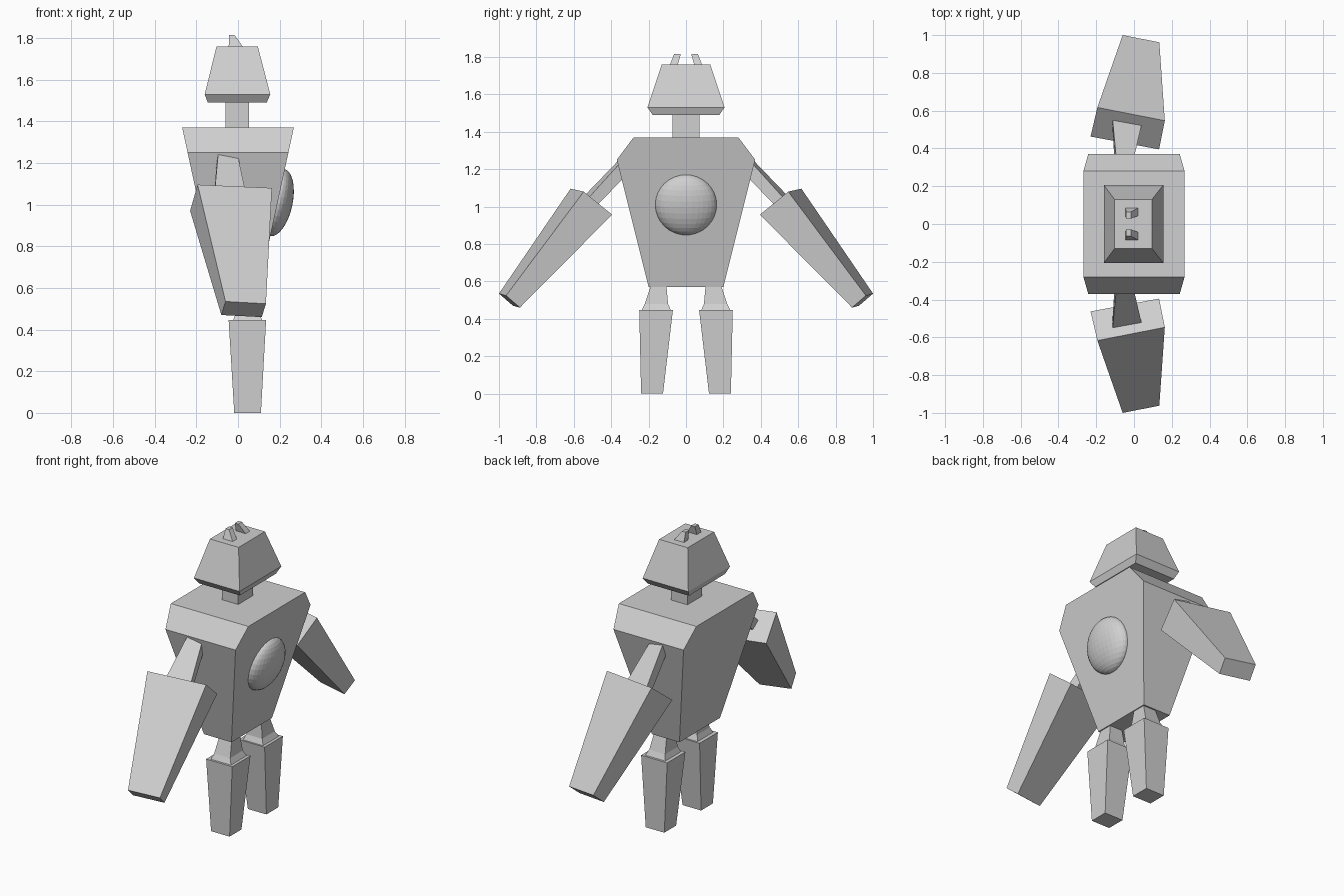
import bpy
import bmesh
import math

default = bpy.data.objects.get("Cube")
if default:
    bpy.data.objects.remove(default, do_unlink=True)

GREY = (0.63, 0.63, 0.63, 1.0)
grey = bpy.data.materials.new("light_grey")
grey.use_nodes = True
grey.diffuse_color = GREY
grey.node_tree.nodes["Principled BSDF"].inputs["Base Color"].default_value = GREY


def rect(x0, x1, y0, y1, z):
    """Level four-corner ring."""
    return [(x0, y0, z), (x1, y0, z), (x1, y1, z), (x0, y1, z)]


def loft(name, rings, side=1):
    """Closed solid through a stack of rings; side=-1 reflects it in y."""
    bm = bmesh.new()
    loops = [[bm.verts.new((x, y * side, z)) for x, y, z in ring] for ring in rings]
    bm.faces.new(loops[0])
    bm.faces.new(loops[-1])
    for low, high in zip(loops, loops[1:]):
        count = len(low)
        for i in range(count):
            j = (i + 1) % count
            bm.faces.new((low[i], low[j], high[j], high[i]))
    bmesh.ops.recalc_face_normals(bm, faces=bm.faces)
    mesh = bpy.data.meshes.new(name)
    bm.to_mesh(mesh)
    bm.free()
    mesh.materials.append(grey)
    obj = bpy.data.objects.new(name, mesh)
    bpy.context.collection.objects.link(obj)
    return obj


# Body: tapered torso with sloped shoulders, neck and head
loft("torso", [rect(-0.095, 0.095, -0.2, 0.2, 0.57),
               rect(-0.242, 0.242, -0.37, 0.37, 1.25),
               rect(-0.268, 0.268, -0.28, 0.28, 1.37)])
loft("neck", [rect(-0.06, 0.052, -0.072, 0.072, 1.35),
              rect(-0.06, 0.052, -0.072, 0.072, 1.52)])
loft("head", [rect(-0.145, 0.138, -0.178, 0.178, 1.49),
              rect(-0.16, 0.155, -0.206, 0.206, 1.53),
              rect(-0.103, 0.095, -0.13, 0.13, 1.76)])

# Domed disc set flush into the sloping torso face
bpy.ops.mesh.primitive_uv_sphere_add(
    segments=32, ring_count=16, radius=1, location=(0.187, 0, 1.01),
    rotation=(0, math.radians(12.2), 0))
dome = bpy.context.object
dome.name = "chest_dome"
dome.scale = (0.075, 0.165, 0.165)
dome.data.materials.append(grey)

# Paired parts, written for the +y side
for label, side in (("front", -1), ("back", 1)):
    loft(label + "_horn", [rect(-0.045, 0.026, 0.045, 0.087, 1.755),
                           rect(-0.042, -0.017, 0.028, 0.064, 1.815)], side)

    loft(label + "_upper_arm", [
        [(-0.09, 0.31, 1.30), (-0.01, 0.31, 1.28),
         (-0.02, 0.27, 1.22), (-0.10, 0.28, 1.24)],
        [(-0.115, 0.57, 1.03), (0.045, 0.545, 1.02),
         (0.03, 0.505, 0.975), (-0.115, 0.53, 0.98)]], side)

    loft(label + "_forearm", [
        [(-0.194, 0.617, 1.096), (0.163, 0.547, 1.08),
         (0.133, 0.395, 0.957), (-0.23, 0.463, 0.97)],
        [(-0.06, 1.0, 0.535), (0.134, 0.962, 0.524),
         (0.114, 0.888, 0.46), (-0.08, 0.925, 0.47)]], side)

    loft(label + "_thigh", [rect(-0.025, 0.12, 0.078, 0.24, 0.44),
                            rect(-0.01, 0.1, 0.096, 0.22, 0.48),
                            rect(0.005, 0.085, 0.107, 0.18, 0.6)], side)

    loft(label + "_lower_leg", [rect(-0.018, 0.11, 0.123, 0.24, 0),
                                rect(-0.045, 0.135, 0.07, 0.25, 0.447)], side)
